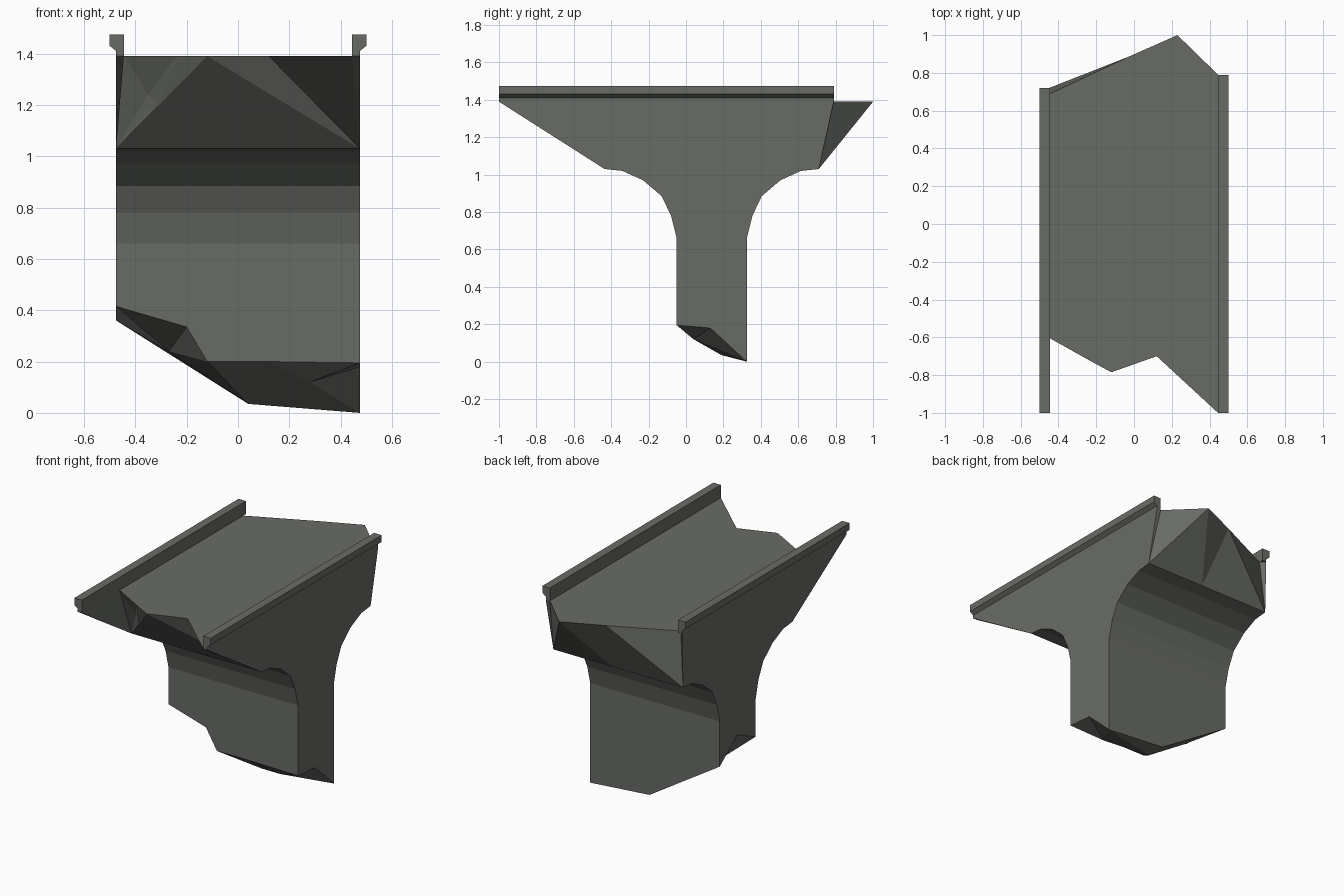
import bpy, bmesh

if "Cube" in bpy.data.objects:
    bpy.data.objects.remove(bpy.data.objects["Cube"])

stone = bpy.data.materials.new("grey_stone")
stone.diffuse_color = (0.14, 0.148, 0.132, 1)
stone.use_nodes = True
stone.node_tree.nodes["Principled BSDF"].inputs["Base Color"].default_value = stone.diffuse_color
W, DECK = 0.475, 1.39


def build(name, faces):
    """Make a closed, flat shaded object from polygons given as points."""
    bm = bmesh.new()
    for pts in faces:
        bm.faces.new([bm.verts.new(p) for p in pts])
    bmesh.ops.remove_doubles(bm, verts=bm.verts, dist=1e-5)
    bmesh.ops.recalc_face_normals(bm, faces=bm.faces)
    me = bpy.data.meshes.new(name)
    bm.to_mesh(me)
    bm.free()
    me.materials.append(stone)
    ob = bpy.data.objects.new(name, me)
    bpy.context.collection.objects.link(ob)


def top(x, y):
    return (x, y, DECK)


# Flared support: front curve, mirrored about the pillar centre for the back
front = [(-.435, 1.03), (-.34, 1.02), (-.23, .97), (-.13, .885), (-.08, .78), (-.05, .66)]
back = [(.275 - y, z) for y, z in front]
faces = []
for curve in (front, back):
    for (y0, z0), (y1, z1) in zip(curve, curve[1:]):
        faces.append([(-W, y0, z0), (W, y0, z0), (W, y1, z1), (-W, y1, z1)])

# Broken deck outline
tl, tc, c, d = top(-W, -1), top(-.445, -1), top(-.445, -.605), top(-.24, -.72)
e, f, g, h = top(-.12, -.785), top(.12, -.70), top(.445, -1), top(W, -1)
br, bg, k = top(W, .79), top(.445, .79), top(.23, 1)
n, o, bl = top(-.03, .885), top(-.445, .69), top(-W, .72)
faces.append([tl, tc, c, d, e, f, g, h, br, bg, k, n, o, bl])

# Broken front end of the deck, with a chipped dent
a, b = (-W, *front[0]), (W, *front[0])
p, q = (-.31, -.597, 1.197), (-.35, -.57, 1.24)
faces += [[a, tl, tc], [a, tc, c], [a, c, q], [c, d, q], [q, d, p], [d, e, p],
          [a, q, p], [a, p, e, b], [e, f, b], [f, g, b], [g, h, b]]

# Broken back end of the deck
r, l, m = (W, *back[0]), (-W, *back[0]), (.04, *back[0])
faces += [[r, br, bg], [r, bg, k], [r, k, m], [k, n, m], [n, l, m], [n, o, l], [o, bl, l]]

# Broken foot of the pillar: rim points, then inner points
f1, f2, f3 = (-W, -.05, .415), (-.2, -.05, .335), (-.12, -.05, .2)
f4, f5, rm = (.11, -.05, .2), (W, -.05, .195), (W, .13, .18)
b1, b2, b3 = (W, .325, 0), (.04, .325, .035), (-W, .325, .36)
lm = (-W, .14, .5)
s, t, u = (.28, .04, .12), (.04, .19, .035), (-.27, .17, .24)
faces += [[f4, f5, s], [f5, rm, s], [rm, b1, s], [s, b1, t], [f4, s, t],
          [f3, f4, t], [f3, t, u], [f2, f3, u], [f1, f2, u], [lm, f1, u],
          [lm, u, b3], [u, t, b2], [u, b2, b3], [t, b1, b2]]

# Pillar front and back, then both full side walls
faces.append([(-W, *front[-1]), (W, *front[-1]), f5, f4, f3, f2, f1])
faces.append([(-W, *back[-1]), (W, *back[-1]), b1, b2, b3])
for x, head, foot, tail in ((W, h, [f5, rm, b1], br), (-W, tl, [f1, lm, b3], bl)):
    faces.append([head] + [(x, *v) for v in front] + foot
                 + [(x, *v) for v in reversed(back)] + [tail])
build("broken_bridge_section", faces)

# Edge rails with a chamfered overhang
rail = [(.445, 1.39), (.445, 1.475), (.5, 1.475), (.5, 1.43), (.475, 1.41), (.475, 1.39)]
for name, side, end in (("right_rail", 1, .79), ("left_rail", -1, .72)):
    near, far = ([(side * x, y, z) for x, z in rail] for y in (-1, end))
    build(name, [near, far] + [[near[i - 1], near[i], far[i], far[i - 1]]
                               for i in range(len(rail))])
